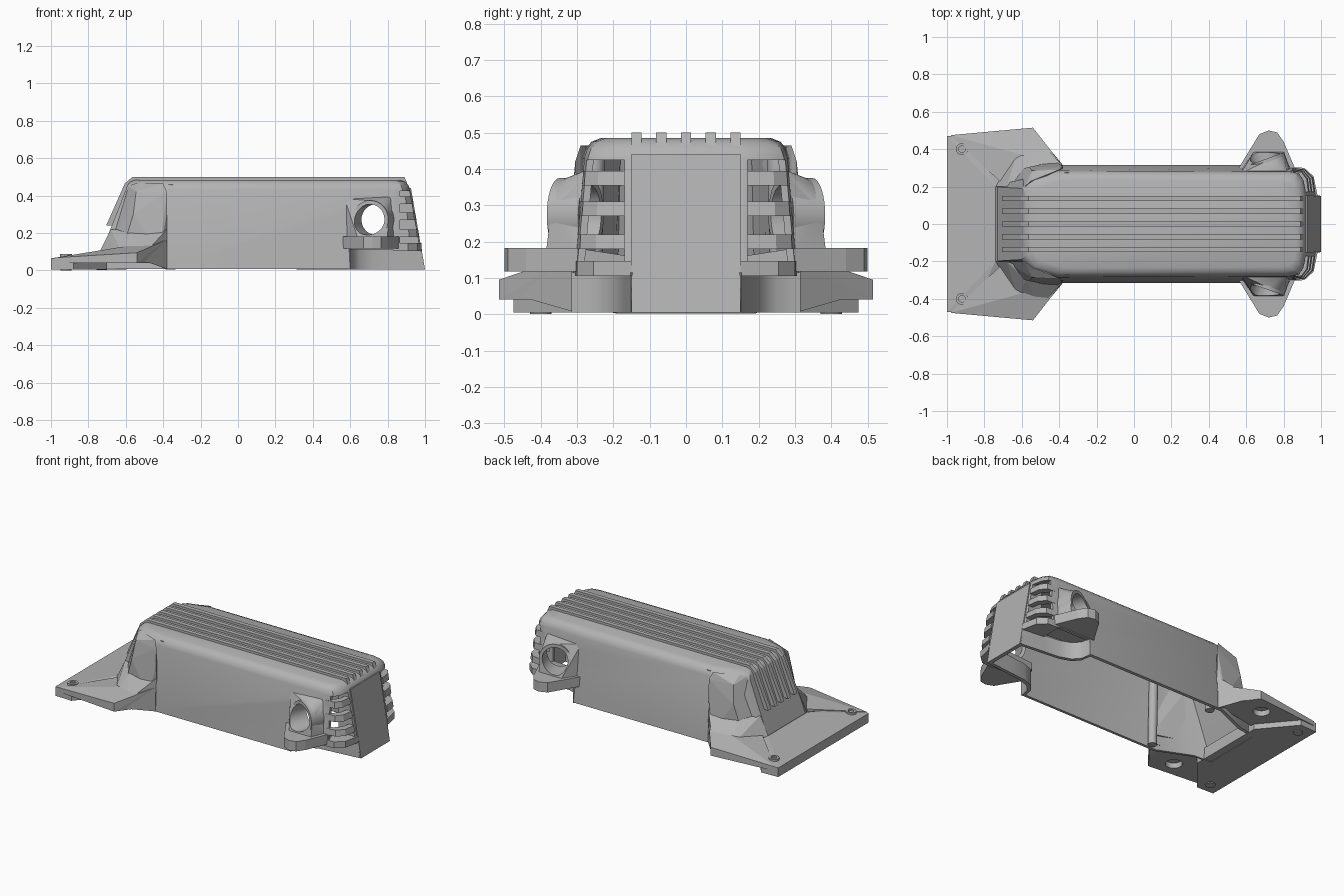
import bpy, bmesh, math
from mathutils import Vector

cube = bpy.data.objects.get("Cube")
if cube:
    bpy.data.objects.remove(cube, do_unlink=True)

grey = bpy.data.materials.new("plain grey")
grey.use_nodes = True
grey.diffuse_color = (0.45, 0.45, 0.45, 1)
grey.node_tree.nodes["Principled BSDF"].inputs["Base Color"].default_value = (0.45, 0.45, 0.45, 1)


def finish(name, bm):
    bmesh.ops.recalc_face_normals(bm, faces=bm.faces[:])
    mesh = bpy.data.meshes.new(name)
    bm.to_mesh(mesh)
    bm.free()
    mesh.materials.append(grey)
    ob = bpy.data.objects.new(name, mesh)
    bpy.context.collection.objects.link(ob)
    return ob


def hull(name, points):
    bm = bmesh.new()
    for p in points:
        bm.verts.new(p)
    res = bmesh.ops.convex_hull(bm, input=bm.verts[:])
    junk = {g for g in res["geom_interior"] + res["geom_unused"] if isinstance(g, bmesh.types.BMVert)}
    bmesh.ops.delete(bm, geom=list(junk), context='VERTS')
    bmesh.ops.dissolve_limit(bm, angle_limit=0.02, verts=bm.verts[:], edges=bm.edges[:])
    return finish(name, bm)


def loft(name, rings, caps=(True, True)):
    bm = bmesh.new()
    rows = [[bm.verts.new(p) for p in ring] for ring in rings]
    n = len(rows[0])
    for a, b in zip(rows, rows[1:]):
        for i in range(n):
            bm.faces.new((a[i], a[(i + 1) % n], b[(i + 1) % n], b[i]))
    for cap, row in zip(caps, (rows[0], rows[-1])):
        if cap:
            bm.faces.new(row)
    return finish(name, bm)


def box(name, x, y, z):
    return hull(name, [(a, b, c) for a in x for b in y for c in z])


def circle(centre, axis, r, n=32):
    rot = Vector(axis).to_track_quat('Z', 'Y')
    return [Vector(centre) + rot @ Vector((r * math.cos(k * math.tau / n), r * math.sin(k * math.tau / n), 0))
            for k in range(n)]


def rod(name, a, b, r):
    axis = Vector(b) - Vector(a)
    return loft(name, [circle(a, axis, r), circle(b, axis, r)])


def apply_all(ob):
    bpy.context.view_layer.objects.active = ob
    for mod in list(ob.modifiers):
        bpy.ops.object.modifier_apply(modifier=mod.name)


def cut(ob, cutter):
    mod = ob.modifiers.new("cut", 'BOOLEAN')
    mod.operation, mod.object, mod.solver = 'DIFFERENCE', cutter, 'EXACT'
    apply_all(ob)


def discard(ob):
    bpy.data.objects.remove(ob, do_unlink=True)


def smooth(ob, angle=35):
    bpy.ops.object.select_all(action='DESELECT')
    ob.select_set(True)
    bpy.context.view_layer.objects.active = ob
    bpy.ops.object.shade_smooth_by_angle(angle=math.radians(angle))


# Half plan of the housing at the foot and at the eaves
FOOT = [(-.77, .20), (-.64, .22), (-.42, .315), (.85, .315), (.92, .30), (.975, .25), (.995, .165)]
EAVES = [(-.60, .19), (-.55, .25), (-.42, .285), (.83, .28), (.88, .27), (.905, .235), (.92, .155)]
EAVE_Z = .43


def plan(z, inset=0):
    t = min(z / EAVE_Z, 1)
    out = []
    for f, e in zip(FOOT, EAVES):
        x, y = Vector(f).lerp(Vector(e), t)
        out.append((x - math.copysign(inset, x), y - inset))
    return out


def ring(z, inset=0):
    half = plan(z, inset)
    return [(x, y, z) for x, y in half] + [(x, -y, z) for x, y in reversed(half)]


# Hollow housing, open underneath, with rounded eaves
housing = loft("housing", [ring(.008), ring(EAVE_Z), ring(.455, .008), ring(.475, .025), ring(.485, .05)],
               (False, True))
shell = housing.modifiers.new("wall", 'SOLIDIFY')
shell.thickness, shell.offset = .02, -1
apply_all(housing)

# Ribs over the roof and down the sloping back end
RIB = [(.905, .465), (.89, .5), (-.565, .5), (-.605, .465), (-.705, .24), (-.67, .24), (-.55, .465)]
for i in range(-2, 3):
    loft("roof_rib", [[(x, i * .068 + d, z) for x, z in RIB] for d in (-.014, .014)])

# Raised panel on the nose
hull("nose_panel", [(x, s * y, z) for s in (1, -1)
     for x, y, z in ((1.0, .15, .005), (.975, .15, .005), (.925, .152, .44), (.90, .152, .44))])

# Mounting flange
hull("mount_flange", [(x, s * y, z) for s in (1, -1) for x, y, z in
     ((-1, .47, .005), (-1, .47, .065), (-.88, .475, .005), (-.88, .475, .07), (-.7, .26, .005),
      (-.7, .26, .08), (-.74, .2, .105), (-.9, .2, .08))])

for s in (1, -1):
    side = "left" if s > 0 else "right"

    def flip(points):
        return [(x, s * y, z) for x, y, z in points]

    # Flange wing with a fastener pocket beneath
    wing = hull(side + "_flange_wing", flip([
        (-.98, .475, .04), (-.98, .475, .068), (-.54, .515, .04), (-.54, .515, .095), (-.40, .32, .04),
        (-.38, .31, .165), (-.38, .295, .04), (-.72, .23, .04), (-.72, .23, .11), (-.52, .46, .105)]))
    pocket = rod("pocket", (-.64, s * .4, 0), (-.64, s * .4, .075), .05)
    cut(wing, pocket)
    discard(pocket)
    hull(side + "_wing_web", flip([
        (-.38, .30, .008), (-.38, .315, .008), (-.38, .315, .165), (-.46, .31, .04), (-.50, .46, .05)]))

    # Buttress and its flared foot
    hull(side + "_buttress", flip([
        (-.69, .20, .1), (-.62, .29, .1), (-.42, .335, .1), (-.38, .29, .1), (-.38, .31, .3), (-.38, .305, .42),
        (-.40, .29, .465), (-.55, .23, .465), (-.585, .20, .45), (-.545, .285, .42), (-.56, .305, .3)]))
    hull(side + "_buttress_foot", flip([
        (-.74, .20, .1), (-.62, .40, .09), (-.50, .44, .09), (-.38, .31, .12), (-.38, .31, .22),
        (-.58, .30, .2), (-.68, .20, .22)]))

    # Flange screw
    rod(side + "_foot_pad", (-.92, s * .4, 0), (-.92, s * .4, .02), .03)
    washer = rod(side + "_screw", (-.92, s * .4, .05), (-.92, s * .4, .087), .032)
    socket = rod("socket", (-.92, s * .4, .078), (-.92, s * .4, .1), .018)
    cut(washer, socket)
    discard(socket)

    # Inner screw post
    smooth(rod(side + "_inner_post", (-.36, s * .262, .005), (-.36, s * .25, .46), .027))

    # Undercut below the lamp and nose ledge, and open nose corner
    for cutter in (box("undercut", (.6, 1.1), sorted((s * .152, s * .5)), (-.1, .112)),
                   box("vent", (.865, 1.1), sorted((s * .17, s * .5)), (.145, .425))):
        cut(housing, cutter)
        discard(cutter)
    outer = [(.60, .315), (.61, .25), (.65, .205), (.72, .18), (.83, .168), (.985, .152)]
    inner = [(x - .015, y - .02) for x, y in outer]
    smooth(loft(side + "_undercut_wall", [[(x, s * y, z) for x, y in outer + inner[::-1]] for z in (.005, .115)]))
    hull(side + "_nose_ledge", flip([(x, y, z) for z in (.105, .147) for x, y in
         ((.83, .305), (.91, .30), (.96, .255), (.982, .15), (.83, .16))]))

    # Return behind the nose panel
    hull(side + "_nose_return", flip([(x, y, z) for y in (.152, .168) for x, z in
         ((.85, .11), (.965, .11), (.91, .44), (.85, .44))]))

    # Slats wrapping the nose corner
    for z in (.2, .29, .375):
        rows = []
        for h in (z - .02, z + .02):
            p = plan(h)[3:]
            front = [p[0]] + [(x + .012, y + .005) for x, y in p[1:3]] + [(p[3][0] + .006, .17)]
            back = [(x - .035, y - .025) for x, y in front[:-1]] + [(front[-1][0] - .035, .17)]
            rows.append([(x, s * y, h) for x, y in front + back[::-1]])
        loft(side + "_nose_slat", rows)

    # Lamp ledge, pod and through hole
    hull(side + "_lamp_ledge", flip([(x, y, z) for x, y in ((.56, .30), (.62, .19), (.84, .17), (.86, .30),
         (.80, .44), (.765, .49), (.72, .50), (.67, .48)) for z in (.118, .182 - .02 * (y < .3))]))
    axis = Vector((-.34, s * .94, 0)).normalized()
    mid = Vector((.71, s * .337, .272))
    base = flip([(.57, .285, .15), (.84, .285, .15), (.57, .27, .385), (.82, .265, .40),
                 (.64, .385, .175), (.80, .385, .175)])
    pod = hull(side + "_lamp_pod", circle(mid, axis, .1) + base)
    tube = rod(side + "_lamp_tube", mid - axis * .08, mid + axis * .012, .103)
    bore = rod("bore", mid - axis * .14, mid + axis * .2, .082)
    for target in (housing, pod, tube):
        cut(target, bore)
    discard(bore)
    smooth(pod)
    smooth(tube)

smooth(housing, 28)
